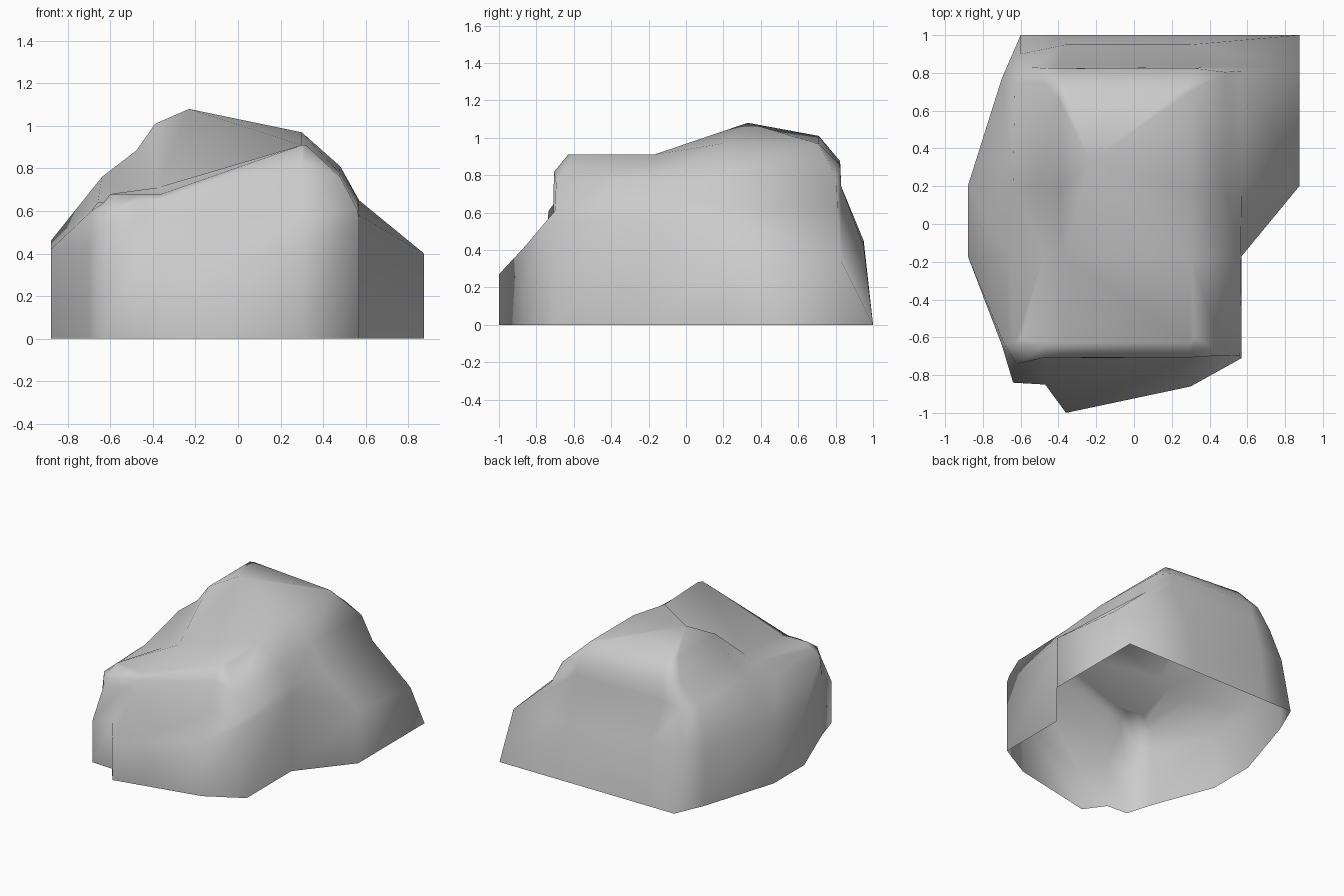
import bpy, bmesh
from mathutils import Vector

if "Cube" in bpy.data.objects:
    bpy.data.objects.remove(bpy.data.objects["Cube"])

# Each row is one rib of the rock, counter-clockwise from the front:
# wall top, shoulder, plateau edge
RIBS = [
    (-.36, -1.0, .27, -.38, -.71, .56, -.36, -.63, .68),
    (.30, -.86, .42, .30, -.71, .58, .30, -.63, .91),
    (.57, -.71, .56, .56, -.70, .61, .32, -.60, .91),
    (.57, -.17, .58, .565, -.17, .65, .30, -.17, .91),
    (.875, .20, .40, .57, .20, .65, .30, .20, .97),
    (.875, .83, .34, .57, .81, .62, .30, .70, .97),
    (.30, .95, .42, .36, .83, .74, .26, .71, .97),
    (-.36, .95, .45, -.40, .83, .74, -.36, .71, 1.01),
    (-.60, .90, .46, -.55, .83, .72, -.39, .70, 1.01),
    (-.70, .77, .46, -.63, .75, .74, -.39, .65, 1.01),
    (-.88, .20, .46, -.64, .20, .76, -.39, .20, 1.01),
    (-.88, -.17, .42, -.66, -.17, .64, -.38, -.17, .71),
    (-.70, -.64, .44, -.69, -.63, .60, -.60, -.61, .68),
    (-.64, -.84, .32, -.62, -.74, .54, -.58, -.64, .68),
    (-.47, -.85, .36, -.47, -.71, .56, -.47, -.64, .68),
]

bm = bmesh.new()
rings = [[] for _ in range(5)]
for r in RIBS:
    wall, shoulder, edge = Vector(r[:3]), Vector(r[3:6]), Vector(r[6:])
    base = Vector((wall.x, 1.0 if wall.y > .8 else wall.y, 0))
    # rounded step between shoulder and plateau, leaning in on the left
    bulge = shoulder.lerp(edge, .5)
    bulge.x = shoulder.x + (.65 if shoulder.x < 0 else .33) * (edge.x - shoulder.x)
    bulge.y = shoulder.y + .05 * (edge.y - shoulder.y)
    if abs(shoulder.x) < .5 and shoulder.y < 0:
        bulge.z = shoulder.lerp(edge, .72).z
    for ring, co in zip(rings, (base, wall, shoulder, bulge, edge)):
        ring.append(bm.verts.new(co))

# Sides, with an open underside
n = len(RIBS)
for low, high in zip(rings, rings[1:]):
    for i in range(n):
        j = (i + 1) % n
        bm.faces.new((low[i], low[j], high[j], high[i]))

# Sloping front ledge and the peak behind it
top = rings[-1]
for ids in ((11, 12, 13, 14, 0), (11, 0, 1, 3), (1, 2, 3)):
    bm.faces.new([top[i] for i in ids])
peak = bm.verts.new((-.23, .33, 1.08))
for i in range(3, 11):
    bm.faces.new((top[i], top[i + 1], peak))
bm.faces.new((top[11], top[3], peak))

for f in bm.faces:
    f.smooth = True
bmesh.ops.recalc_face_normals(bm, faces=bm.faces)
mesh = bpy.data.meshes.new("rock")
bm.to_mesh(mesh)
bm.free()
rock = bpy.data.objects.new("rock", mesh)
bpy.context.collection.objects.link(rock)
